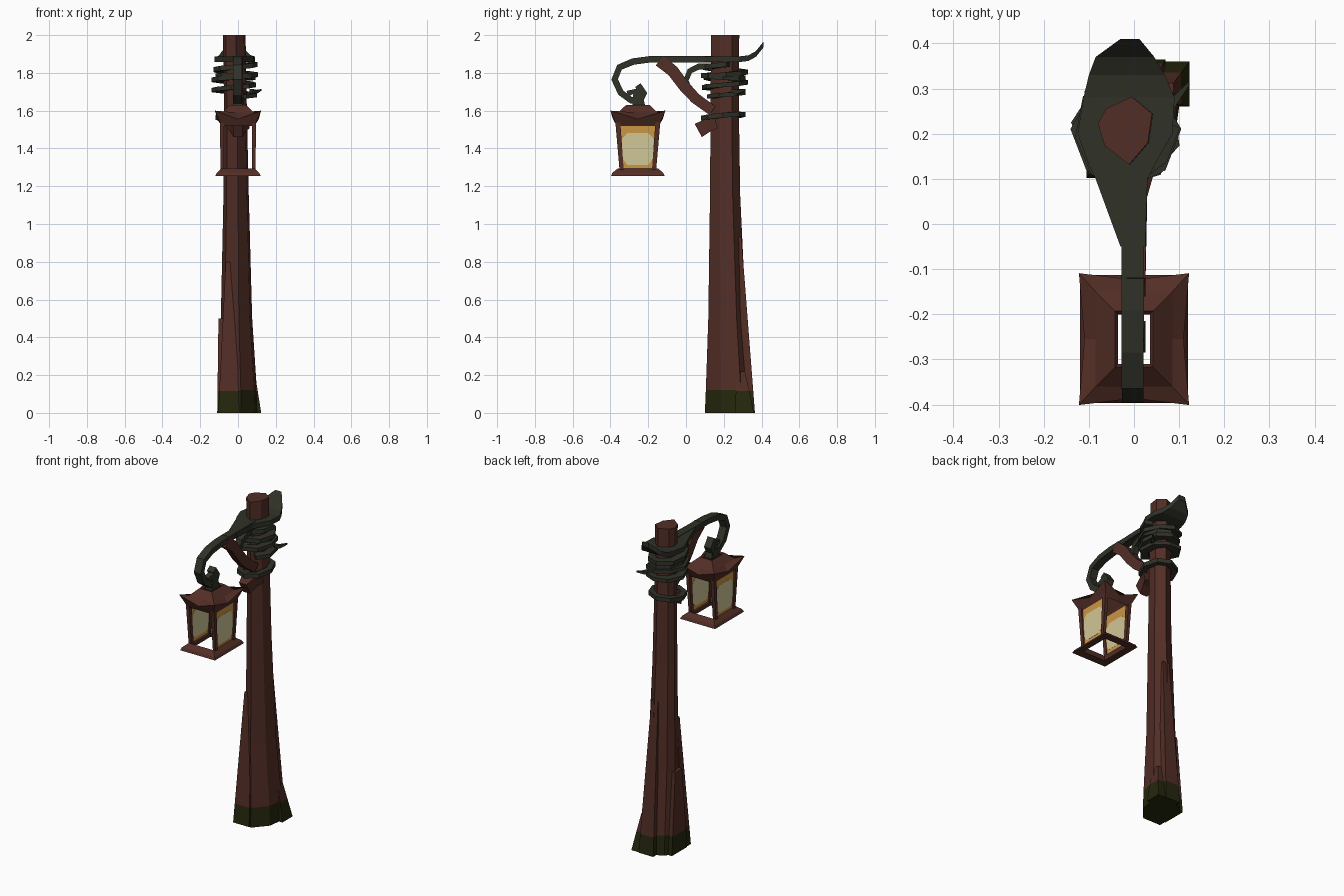
import bpy, bmesh, math
from mathutils import Vector

if "Cube" in bpy.data.objects:
    bpy.data.objects.remove(bpy.data.objects["Cube"])


def material(name, rgb):
    m = bpy.data.materials.new(name)
    m.diffuse_color = (*rgb, 1)
    m.use_nodes = True
    m.node_tree.nodes["Principled BSDF"].inputs["Base Color"].default_value = m.diffuse_color
    return m


WOOD = material("red_brown_wood", (0.085, 0.027, 0.019))
IRON = material("dark_iron", (0.029, 0.032, 0.021))
MOSS = material("moss", (0.019, 0.020, 0.004))
AMBER = material("amber_glass", (0.60, 0.30, 0.055))
CREAM = material("cream_glow", (0.64, 0.57, 0.31))


def loft(name, rings, mats, caps=(True, True), rule=None, closed=False):
    """Skin a list of equal-length point rings; rule picks the material by face centre."""
    bm = bmesh.new()
    vs = [[bm.verts.new(p) for p in r] for r in rings]
    n = len(rings[0])
    pairs = list(zip(vs, vs[1:]))
    if closed:
        pairs.append((vs[-1], vs[0]))
    for a, b in pairs:
        for i in range(n):
            j = (i + 1) % n
            bm.faces.new((a[i], a[j], b[j], b[i]))
    if caps[0] and not closed:
        bm.faces.new(vs[0][::-1])
    if caps[1] and not closed:
        bm.faces.new(vs[-1])
    bmesh.ops.recalc_face_normals(bm, faces=bm.faces)
    if rule:
        for f in bm.faces:
            f.material_index = rule(f.calc_center_median())
    me = bpy.data.meshes.new(name)
    bm.to_mesh(me)
    bm.free()
    for m in mats:
        me.materials.append(m)
    ob = bpy.data.objects.new(name, me)
    bpy.context.collection.objects.link(ob)
    return ob


def sweep(name, pts, wide, thick, mat, side=(1, 0, 0), closed=False):
    """Rectangular bar along a path; wide is measured along side, thick across it."""
    pts = [Vector(p) for p in pts]
    side = Vector(side)
    n = len(pts)
    rings = []
    for i, p in enumerate(pts):
        if closed:
            t = pts[(i + 1) % n] - pts[i - 1]
        else:
            t = pts[min(i + 1, n - 1)] - pts[max(i - 1, 0)]
        nrm = t.cross(side).normalized()
        k = i / max(n - 1, 1)
        w = (wide[0] + (wide[1] - wide[0]) * k) / 2
        h = (thick[0] + (thick[1] - thick[0]) * k) / 2
        rings.append([p + side * w * a + nrm * h * b
                      for a, b in ((-1, -1), (1, -1), (1, 1), (-1, 1))])
    return loft(name, rings, [mat], closed=closed)


def yz(path, x=0.0):
    return [(x, y, z) for y, z in path]


# Hewn post: irregular seven-sided trunk, mossy at the foot
SECTION = [(-1, .2), (-.7, .65), (.25, 1), (1, .5), (.85, -.35), (.15, -1), (-.75, -.45)]


def post_ring(z, cx, cy, hx, hy):
    return [(cx + u * hx, cy + v * hy, z) for u, v in SECTION]


mossy = lambda c: 1 if c.z < 0.115 else 0
POST = [(0, .0, .23, .105, .13), (.12, .0, .228, .10, .123), (.5, -.008, .218, .083, .1),
        (1.15, -.01, .207, .067, .08), (1.6, -.013, .205, .06, .075), (2.0, -.02, .207, .06, .075)]
loft("post", [post_ring(*r) for r in POST], [WOOD, MOSS], rule=mossy)


# Split planks and roots leaning on the post
def root(name, cx, cy, wx, wy, z, dx, dy):
    rings = []
    for h, k in ((0, 0), (.115, .115 / z), (z, 1)):
        x, y, s = cx + dx * k, cy + dy * k, 1 - .55 * k
        rings.append([(x + a * wx * s, y + b * wy * s, h)
                      for a, b in ((-1, -1), (1, -1), (1, 1), (-1, 1))])
    loft(name, rings, [WOOD, MOSS], rule=mossy)


root("left_plank", -.08, .22, .03, .075, .5, -.01, 0)
root("back_plank", .02, .325, .05, .04, .93, -.01, -.05)
root("right_root", .095, .31, .028, .05, .22, -.02, -.02)
root("front_root", -.05, .135, .055, .033, .8, .01, .035)

# Iron plate on the post: narrow in front, spoon shaped, turned up at the back
PLATE = [(-.05, -.03, .025, 1.872), (.1, -.085, .03, 1.872), (.13, -.1, .045, 1.872),
         (.2, -.125, .085, 1.872), (.28, -.112, .09, 1.872), (.33, -.1, .068, 1.878),
         (.37, -.085, .045, 1.9), (.41, -.03, .012, 1.95)]
loft("iron_plate", [[(l, y, z - .015), (r, y, z - .015), (r, y, z + .015), (l, y, z + .015)]
                    for y, l, r, z in PLATE], [IRON])

# Hooked arm carrying the lantern
sweep("hook_arm", yz([(.14, 1.873), (-.19, 1.872), (-.28, 1.86), (-.352, 1.83), (-.378, 1.765),
                      (-.345, 1.695), (-.29, 1.655), (-.24, 1.655), (-.222, 1.69),
                      (-.255, 1.735)], -.003), (.05, .045), (.034, .035), IRON)
sweep("hook_knob", yz([(-.31, 1.69), (-.26, 1.705), (-.25, 1.62)]), (.03, .05), (.03, .07), IRON)
sweep("inner_curl", yz([(.14, 1.83), (.07, 1.835), (.02, 1.81), (.0, 1.76), (.02, 1.71)]),
      (.05, .03), (.035, .025), IRON)

# Wooden brace and its heel
sweep("brace", yz([(-.14, 1.865), (-.07, 1.81), (-.01, 1.73), (.05, 1.665), (.14, 1.60)], .005),
      (.04, .05), (.065, .055), WOOD)
sweep("brace_heel", yz([(.16, 1.535), (.12, 1.525), (.065, 1.495)]), (.12, .05), (.06, .08), WOOD)

# Iron strap wound round the post
coil = []
for i in range(26):
    a = math.radians(-60 + i * 46)
    r = .098 if i % 3 else .088
    coil.append((-.018 + r * math.cos(a), .205 + r * math.sin(a), 1.675 + .0068 * i))
sweep("strap_coil", coil, (.022, .026), (.05, .05), IRON, side=(0, 0, 1))
sweep("strap_end", [(.07, .25, 1.7), (.095, .28, 1.7), (.122, .312, 1.71)],
      (.03, .008), (.025, .006), IRON, side=(0, 0, 1))
for z, lean, name in ((1.57, .012, "lower_band"), (1.78, -.008, "upper_band")):
    ring = [(-.013 + .088 * math.cos(i * math.tau / 8),
             .197 + .1 * math.sin(i * math.tau / 8),
             z + lean * math.cos(i * math.tau / 8 - 1)) for i in range(8)]
    sweep(name, ring, (.026, .026), (.035, .035), IRON, side=(0, 0, 1), closed=True)

# Lantern, centred under the hook
CY = -.255


def rect8(hx, hy, z, mid=1.0, zmid=None):
    """Rectangle ring with edge midpoints that may be pulled in and lowered."""
    zm = z if zmid is None else zmid
    return [(-hx, CY - hy, z), (0, CY - hy * mid, zm), (hx, CY - hy, z), (hx * mid, CY, zm),
            (hx, CY + hy, z), (0, CY + hy * mid, zm), (-hx, CY + hy, z), (-hx * mid, CY, zm)]


# Roof with turned-up corners, open at the crown
loft("lantern_roof", [rect8(.088, .112, 1.52), rect8(.122, .146, 1.6, .9, 1.555),
                      rect8(.085, .105, 1.59), rect8(.042, .062, 1.63),
                      rect8(.035, .055, 1.62), rect8(.075, .095, 1.55)],
     [WOOD], closed=True)

# Open base frame
loft("lantern_base", [rect8(.12, .142, 1.255), rect8(.112, .134, 1.272), rect8(.085, .105, 1.295),
                      rect8(.072, .09, 1.285), rect8(.078, .096, 1.258)], [WOOD], closed=True)

# Corner bars and side panes, mirrored left and right
for s, word in ((-1, "left"), (1, "right")):
    for t, end in ((-1, "front"), (1, "back")):
        sweep(f"{word}_{end}_bar", [(s * .083, CY + t * .085, 1.275), (s * .085, CY + t * .106, 1.54)],
              (.018, .022), (.022, .026), WOOD)

    def pane(name, outline, x, mat):
        loft(name, [[(s * (x + d), CY + y, z) for y, z in outline] for d in (-.003, .003)], [mat])

    pane(f"{word}_pane", [(-.082, 1.29), (.082, 1.29), (.102, 1.535), (-.102, 1.535)], .082, AMBER)
    pane(f"{word}_glow", [(-.055, 1.312), (.055, 1.312), (.08, 1.345), (.085, 1.45), (.055, 1.482),
                          (-.055, 1.482), (-.085, 1.45), (-.08, 1.345)], .083, CREAM)
    # same glow on the inner face
    pane(f"{word}_inner_glow", [(-.055, 1.312), (.055, 1.312), (.08, 1.345), (.085, 1.45),
                                (.055, 1.482), (-.055, 1.482), (-.085, 1.45), (-.08, 1.345)],
         .081, CREAM)
